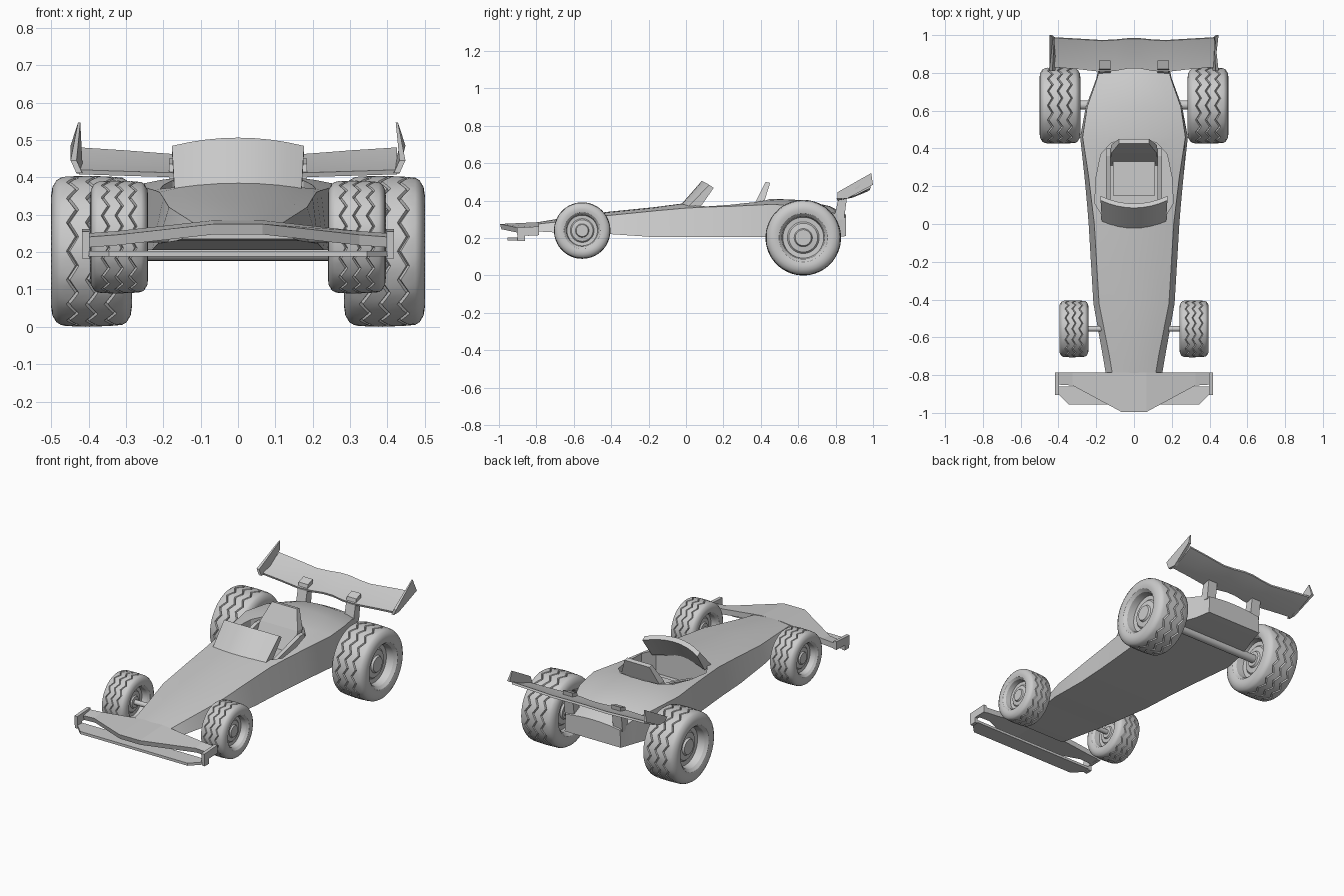
import bpy, bmesh, math
from mathutils import Vector

if "Cube" in bpy.data.objects:
    bpy.data.objects.remove(bpy.data.objects["Cube"])


def finish(name, bm, smooth=None):
    bmesh.ops.recalc_face_normals(bm, faces=bm.faces)
    me = bpy.data.meshes.new(name)
    bm.to_mesh(me)
    bm.free()
    ob = bpy.data.objects.new(name, me)
    bpy.context.collection.objects.link(ob)
    if smooth:
        shade(ob, smooth)
    return ob


def shade(ob, angle):
    bpy.ops.object.select_all(action='DESELECT')
    ob.select_set(True)
    bpy.context.view_layer.objects.active = ob
    bpy.ops.object.shade_smooth_by_angle(angle=math.radians(angle))


def loft(name, rings, smooth=None):
    """Skin closed rings of points and cap both ends."""
    bm = bmesh.new()
    rows = [[bm.verts.new(p) for p in r] for r in rings]
    n = len(rows[0])
    for a, b in zip(rows, rows[1:]):
        for i in range(n):
            j = (i + 1) % n
            bm.faces.new((a[i], a[j], b[j], b[i]))
    bm.faces.new(rows[0])
    bm.faces.new(rows[-1])
    return finish(name, bm, smooth)


def box(name, x0, x1, y0, y1, z0, z1):
    return loft(name, [[(x0, y0, z), (x1, y0, z), (x1, y1, z), (x0, y1, z)] for z in (z0, z1)])


def side_prism(name, pts, x0, x1):
    return loft(name, [[(x, y, z) for y, z in pts] for x in (x0, x1)])


def rod(name, y, z, r, half):
    ring = [(y + r * math.cos(k * math.pi / 8), z + r * math.sin(k * math.pi / 8)) for k in range(16)]
    ob = side_prism(name, ring, -half, half)
    shade(ob, 40)


# body: stations of y, bottom half width, bottom z, top half width, edge z, crown z
stations = [
    (-.79, .15, .235, .115, .275, .285), (-.70, .165, .23, .13, .285, .30),
    (-.42, .215, .222, .185, .32, .34), (-.17, .23, .205, .20, .345, .365),
    (.0, .24, .205, .21, .36, .387), (.10, .248, .205, .222, .365, .395),
    (.25, .262, .205, .24, .37, .40), (.46, .285, .205, .272, .38, .41),
    (.62, .255, .205, .248, .37, .403), (.77, .20, .205, .195, .34, .37),
    (.855, .18, .21, .175, .31, .325)]
rings = []
for y, wb, zb, wt, zt, zc in stations:
    top = [(wt * k / 4, y, zt + (zc - zt) * (1 - (k / 4) ** 2)) for k in range(4, -5, -1)]
    rings.append([(-wb, y, zb), (wb, y, zb)] + top)
body = loft("body", rings)

# cockpit opening
half = [(.165, .04), (.208, .11), (.20, .25), (.175, .37), (.12, .43), (.04, .45)]
outline = half + [(-x, y) for x, y in reversed(half)]
cutter = loft("cockpit_cutter", [[(x, y, z) for x, y in outline] for z in (.24, .6)])
mod = body.modifiers.new("cockpit", 'BOOLEAN')
mod.object = cutter
mod.operation = 'DIFFERENCE'
mod.solver = 'EXACT'
bpy.context.view_layer.objects.active = body
bpy.ops.object.modifier_apply(modifier="cockpit")
bpy.data.objects.remove(cutter)
shade(body, 30)

# windshield: curved, leaning slab
rings = []
for k in range(-4, 5):
    t = k / 4
    x, b, d = .17 * t, .04 * t * t, .022 * t * t
    rings.append([(x, -.03 + b, .375 - d * .4), (x * 1.04, .085 + b, .506 - d),
                  (x * 1.04, .108 + b, .49 - d), (x, .03 + b, .365 - d * .4)])
loft("windshield", rings, 40)

# seat
box("seat_cushion", -.11, .11, .15, .37, .235, .29)
loft("seat_back", [
    [(-.13, .31, .24), (.13, .31, .24), (.13, .36, .24), (-.13, .36, .24)],
    [(-.12, .375, .40), (.12, .375, .40), (.12, .42, .40), (-.12, .42, .40)],
    [(-.08, .425, .50), (.08, .425, .50), (.08, .45, .495), (-.08, .45, .495)]])
for s in (-1, 1):
    side_prism("seat_arm", [(.13, .24), (.13, .325), (.36, .385), (.40, .385), (.40, .24)], s * .125, s * .148)

# front wing: upper blade, lower slat and end plates
half = [(.405, -.85, .24), (.325, -.855, .246), (.066, -.995, .275)]
spans = half + [(-x, y, z) for x, y, z in reversed(half)]
loft("front_wing", [[(x, -.785, z + .01), (x, y, z), (x, y + .008, z - .028), (x, -.785, z - .022)]
                    for x, y, z in spans])
slat = [(.405, -.86), (.405, -.895), (.345, -.955), (-.345, -.955), (-.405, -.895), (-.405, -.86)]
loft("front_wing_slat", [[(x, y, z) for x, y in slat] for z in (.188, .203)])
for s in (-1, 1):
    side_prism("front_wing_end", [(-.785, .262), (-.785, .215), (-.86, .213), (-.86, .183), (-.90, .183),
                                  (-.905, .255)], s * .398, s * .417)

# rear wing: wavy blade, flared end plates and struts
half = [(.425, .83, .42, .985, .48), (.30, .82, .416, .978, .472), (.17, .805, .412, .97, .462),
        (.10, .81, .413, .973, .465), (.03, .823, .415, .98, .47)]
spans = half + [(-p[0],) + p[1:] for p in reversed(half)]
loft("rear_wing", [[(x, a, b), (x, (a + c) / 2, (b + d) / 2 - .006), (x, c, d),
                    (x, c + .004, d - .012), (x, (a + c) / 2, (b + d) / 2 - .022), (x, a + .004, b - .012)]
                   for x, a, b, c, d in spans], 30)
for s in (-1, 1):
    inner = [(.417, .81, .412), (.432, .81, .445), (.422, .99, .547), (.432, 1.0, .485), (.415, .86, .41)]
    loft("rear_wing_end", [[(s * x, y, z) for x, y, z in inner],
                           [(s * (x + (.006 if z > .5 else .016)), y, z) for x, y, z in inner]])
    side_prism("rear_wing_strut", [(.79, .30), (.82, .435), (.865, .45), (.845, .30)], s * .125, s * .185)

# axles
rod("front_axle", -.555, .24, .014, .27)
rod("rear_axle", .63, .2, .024, .33)


def wheel(name, x, y, z, radius, width):
    """Lathed wheel with three zigzag tread grooves; rows are (across, radius, zigzag)."""
    face = [(.62, .21, 0), (.52, .24, 0), (.48, .38, 0), (.40, .42, 0), (.42, .54, 0), (.80, .57, 0),
            (.95, .64, 0), (1.0, .74, 0), (.97, .85, 0), (.87, .94, 0), (.76, .975, 0)]
    rows = list(face)
    for g in (.47, 0, -.47):
        top = 1.0 if g == 0 else .992
        rows += [(g + .045, top, 1), (g, top - .045, 1), (g - .045, top, 1)]
    rows += [(-a, r, 0) for a, r, _ in reversed(face)]
    n, zig = 64, (-1, 0, 1, 0)
    bm = bmesh.new()
    grid = []
    for a, r, on in rows:
        ring = []
        for k in range(n):
            ang = 2 * math.pi * k / n
            px = (a + .11 * on * zig[k % 4]) * width / 2
            ring.append(bm.verts.new((x + px, y + radius * r * math.cos(ang), z + radius * r * math.sin(ang))))
        grid.append(ring)
    for a, b in zip(grid, grid[1:]):
        for i in range(n):
            j = (i + 1) % n
            bm.faces.new((a[i], a[j], b[j], b[i]))
    bm.faces.new(grid[0])
    bm.faces.new(grid[-1])
    finish(name, bm, 32)


# wheels
for s in (-1, 1):
    wheel("front_wheel", s * .318, -.555, .24, .151, .155)
    wheel("rear_wheel", s * .392, .627, .202, .202, .216)
